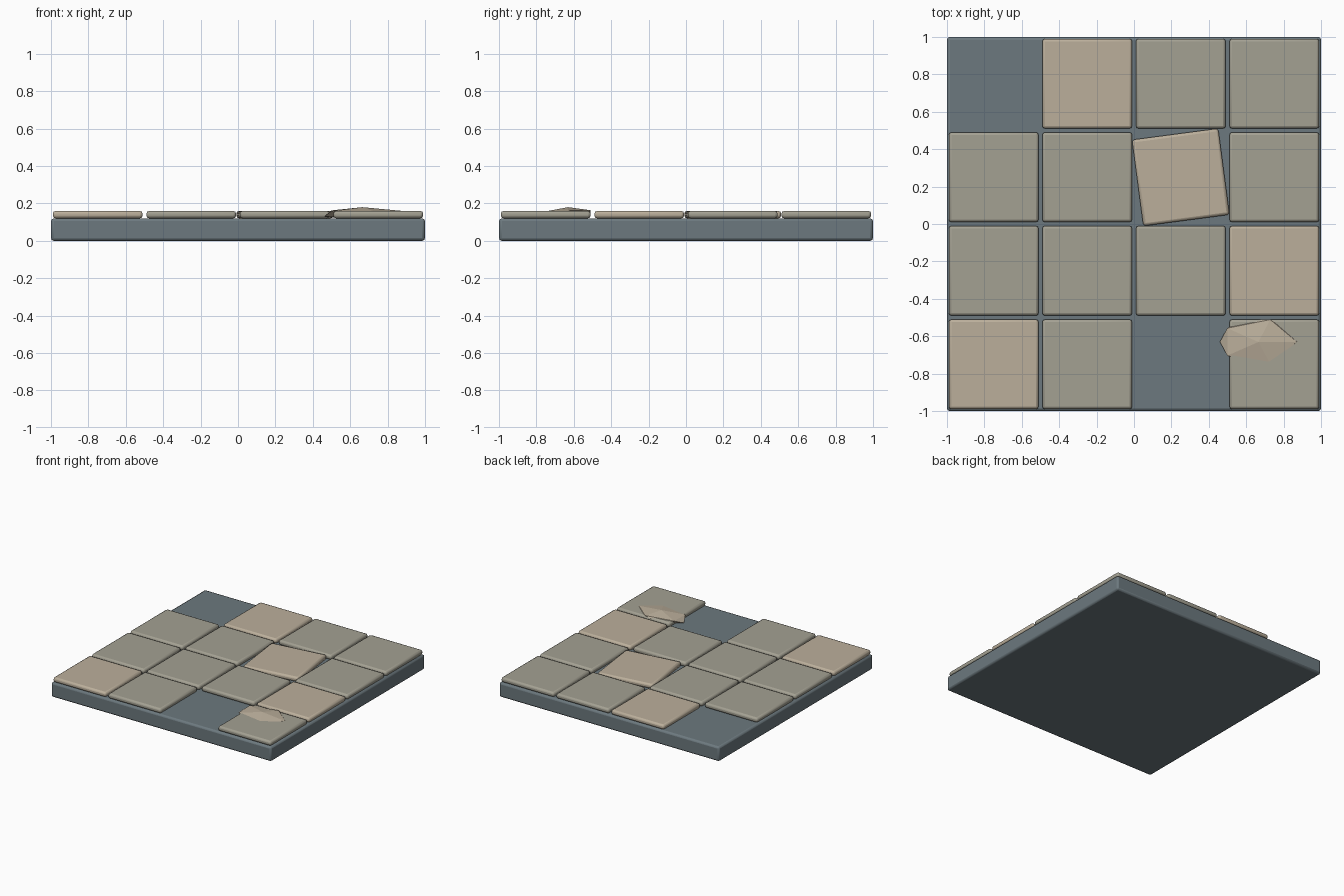
import bpy
from math import radians

if "Cube" in bpy.data.objects:
    bpy.data.objects.remove(bpy.data.objects["Cube"])


def material(name, rgb):
    m = bpy.data.materials.new(name)
    m.diffuse_color = (*rgb, 1)
    m.use_nodes = True
    m.node_tree.nodes["Principled BSDF"].inputs["Base Color"].default_value = m.diffuse_color
    return m


SLATE = material("slate", (0.15, 0.19, 0.21))
STONE = material("stone", (0.37, 0.355, 0.29))
PALE = material("pale_stone", (0.50, 0.43, 0.33))


def block(name, loc, size, bevel, mat, turn=0):
    bpy.ops.mesh.primitive_cube_add(size=1, location=loc)
    ob = bpy.context.object
    ob.name = name
    ob.scale = size
    bpy.ops.object.transform_apply(location=False, rotation=False, scale=True)
    ob.rotation_euler.z = radians(turn)
    mod = ob.modifiers.new("soft_edges", 'BEVEL')
    mod.width = bevel
    mod.segments = 2
    ob.data.materials.append(mat)
    bpy.ops.object.shade_smooth_by_angle(angle=radians(35))
    return ob


# Base slab
block("base_slab", (0, 0, 0.06), (2, 2, 0.12), 0.015, SLATE)

# Paving tiles: rows front to back; '.' missing, 'p' pale, 't' pale and twisted
rows = ["ps.s", "sssp", "ssts", ".pss"]
for j, row in enumerate(rows):
    for i, kind in enumerate(row):
        if kind == '.':
            continue
        block(f"tile_{j}_{i}", (-0.75 + 0.5 * i, -0.75 + 0.5 * j, 0.14),
              (0.48, 0.48, 0.04) if kind != 't' else (0.465, 0.465, 0.04),
              0.015, STONE if kind == 's' else PALE, 7.5 if kind == 't' else 0)

# Flat broken chip half sunk into the front right tile
bpy.ops.mesh.primitive_ico_sphere_add(subdivisions=1, radius=1, location=(0.665, -0.63, 0.145))
chip = bpy.context.object
chip.name = "broken_chip"
chip.scale = (0.23, 0.14, 0.035)
chip.rotation_euler.x = radians(1.5)
chip.data.materials.append(PALE)
